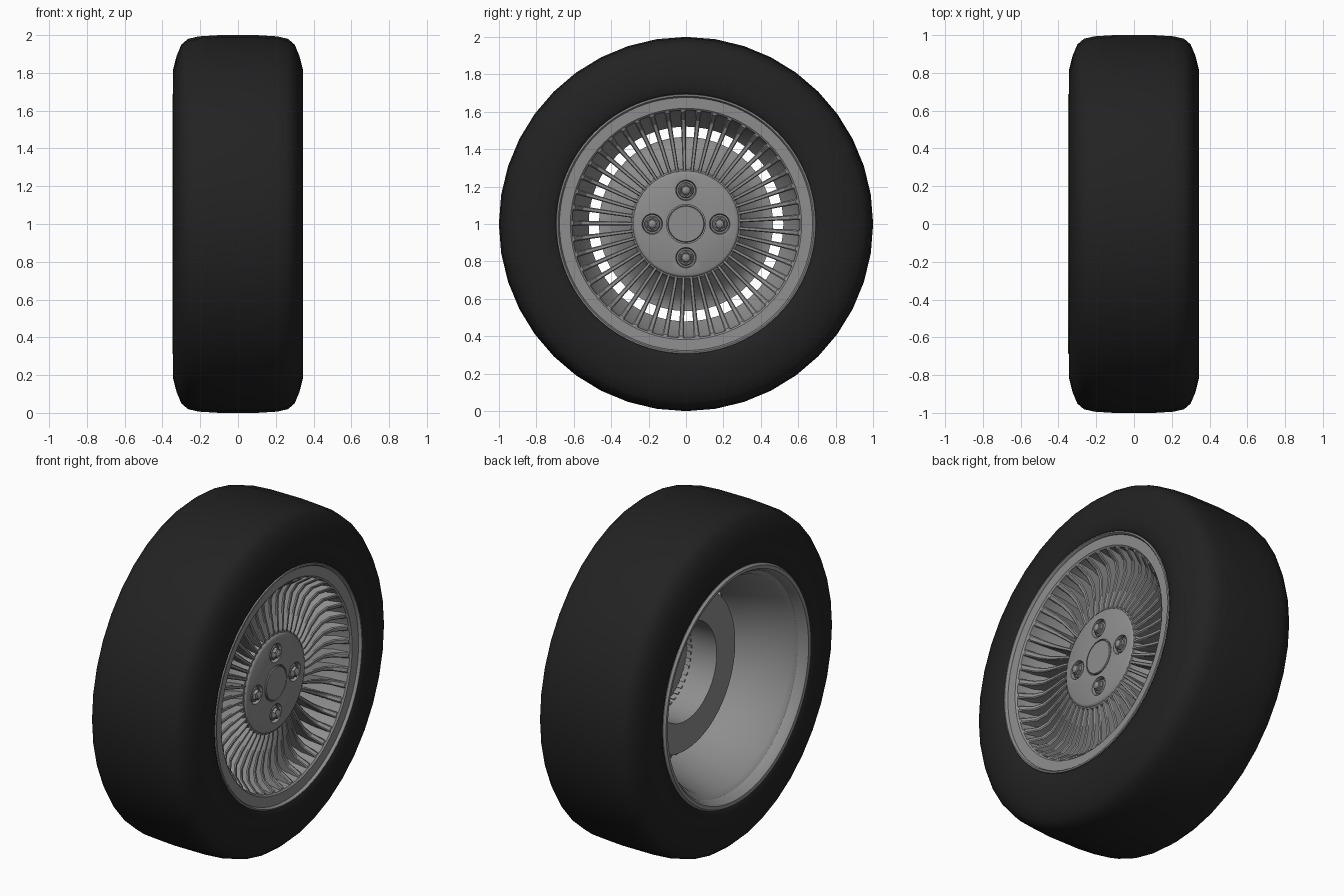
import bpy, bmesh
from math import sin, cos, pi, radians

if "Cube" in bpy.data.objects:
    bpy.data.objects.remove(bpy.data.objects["Cube"])


def material(name, value):
    m = bpy.data.materials.new(name)
    m.use_nodes = True
    col = (value, value, value, 1)
    m.diffuse_color = col
    m.node_tree.nodes["Principled BSDF"].inputs["Base Color"].default_value = col
    return m


rubber = material("black rubber", 0.016)
alloy = material("grey alloy", 0.27)


def finish(name, bm, mat, angle=35):
    """Turn a bmesh into a shaded object."""
    bmesh.ops.remove_doubles(bm, verts=bm.verts, dist=1e-5)
    bmesh.ops.recalc_face_normals(bm, faces=bm.faces)
    me = bpy.data.meshes.new(name)
    bm.to_mesh(me)
    bm.free()
    me.materials.append(mat)
    ob = bpy.data.objects.new(name, me)
    bpy.context.collection.objects.link(ob)
    smooth(ob, angle)
    return ob


def smooth(ob, angle=35):
    bpy.ops.object.select_all(action="DESELECT")
    ob.select_set(True)
    bpy.context.view_layer.objects.active = ob
    bpy.ops.object.shade_smooth_by_angle(angle=radians(angle))


def lathe(bm, profile, steps, cy=0, cz=1, closed=False):
    """Revolve (x, radius) points around an axis parallel to x."""
    rings = [[bm.verts.new((x, cy + r * sin(2 * pi * i / steps), cz + r * cos(2 * pi * i / steps)))
              for i in range(steps)] for x, r in profile]
    pairs = list(zip(rings, rings[1:]))
    if closed:
        pairs.append((rings[-1], rings[0]))
    for a, b in pairs:
        for i in range(steps):
            j = (i + 1) % steps
            bm.faces.new((a[i], a[j], b[j], b[i]))


# Tyre: mirrored half profile from the tread centre to the bead
half = [(0.10, 1.0), (0.21, 0.993), (0.265, 0.98), (0.30, 0.95), (0.325, 0.89),
        (0.343, 0.82), (0.345, 0.76), (0.34, 0.71), (0.325, 0.685)]
bm = bmesh.new()
lathe(bm, half + [(-x, r) for x, r in reversed(half)], 40, closed=True)
finish("tyre", bm, rubber, 60)

# Rim: front lip, face ring, slot floor, barrel and rear lip
rim = [(0.325, 0.695), (0.338, 0.692), (0.34, 0.684), (0.334, 0.679), (0.324, 0.676),
       (0.322, 0.618), (0.314, 0.609), (0.22, 0.595), (0.10, 0.52), (0.02, 0.525),
       (-0.27, 0.615), (-0.29, 0.64), (-0.325, 0.65), (-0.345, 0.665),
       (-0.348, 0.685), (-0.335, 0.695)]
bm = bmesh.new()
lathe(bm, rim, 96, closed=True)
finish("rim", bm, alloy)

# Hub: face plate, flared skirt, rear flange and open back
hub = [(0.25, 0), (0.25, 0.27), (0.245, 0.28), (0.238, 0.284), (0.236, 0.292), (0.20, 0.305),
       (0.13, 0.39), (0.105, 0.42), (0.10, 0.465), (0.0, 0.465), (0.0, 0.29), (0.19, 0.28), (0.19, 0)]
bm = bmesh.new()
lathe(bm, hub, 90)
hub_ob = finish("hub", bm, alloy)

# Recesses for the lug nuts and the ring groove around the cap
lugs = [(0.18 * sin(k * pi / 2), 1 + 0.18 * cos(k * pi / 2)) for k in range(4)]
bm = bmesh.new()
for y, z in lugs:
    lathe(bm, [(0.225, 0), (0.225, 0.05), (0.26, 0.057), (0.26, 0)], 32, y, z)
lathe(bm, [(0.24, 0.098), (0.24, 0.104), (0.26, 0.104), (0.26, 0.098)], 64, closed=True)
cutter = finish("recess_cutter", bm, alloy)
cutter.hide_render = True
mod = hub_ob.modifiers.new("recesses", "BOOLEAN")
mod.operation, mod.solver, mod.object = "DIFFERENCE", "EXACT", cutter
bpy.context.view_layer.objects.active = hub_ob
bpy.ops.object.modifier_apply(modifier=mod.name)
bpy.data.objects.remove(cutter)
smooth(hub_ob)

# Centre cap
bm = bmesh.new()
lathe(bm, [(0.24, 0), (0.24, 0.098), (0.25, 0.098), (0.254, 0.094), (0.254, 0)], 64)
finish("centre_cap", bm, alloy)

# Lug nuts: collar, hexagonal body and domed tip
bm = bmesh.new()
for y, z in lugs:
    lathe(bm, [(0.22, 0), (0.22, 0.042), (0.24, 0.042), (0.245, 0.036), (0.245, 0)], 24, y, z)
    lathe(bm, [(0.24, 0), (0.24, 0.033), (0.262, 0.031), (0.262, 0)], 6, y, z)
    lathe(bm, [(0.26, 0), (0.26, 0.024), (0.268, 0.021), (0.274, 0.012), (0.276, 0)], 20, y, z)
finish("lug_nuts", bm, alloy)

# Spokes: thin radial fins, each with (radius, front x, back x, half width) sections
COUNT = 45
sections = [(0.275, 0.24, 0.16, 0.008), (0.31, 0.243, 0.15, 0.0095), (0.42, 0.228, 0.06, 0.011),
            (0.50, 0.226, 0.06, 0.012), (0.555, 0.25, 0.10, 0.014), (0.60, 0.312, 0.18, 0.016),
            (0.625, 0.318, 0.26, 0.022)]
bm = bmesh.new()
for k in range(COUNT):
    a = 2 * pi * (k + 0.5) / COUNT + radians(2.5)
    s, c = sin(a), cos(a)
    loops = []
    for r, front, back, w in sections:
        # Chamfered cross-section
        outline = [(back, -w), (front - 0.006, -w), (front, -w * 0.6),
                   (front, w * 0.6), (front - 0.006, w), (back, w)]
        loops.append([bm.verts.new((x, r * s + t * c, 1 + r * c - t * s)) for x, t in outline])
    for p, q in zip(loops, loops[1:]):
        for i in range(6):
            j = (i + 1) % 6
            bm.faces.new((p[i], p[j], q[j], q[i]))
    bm.faces.new(loops[0])
    bm.faces.new(loops[-1])
finish("spokes", bm, alloy, 30)
